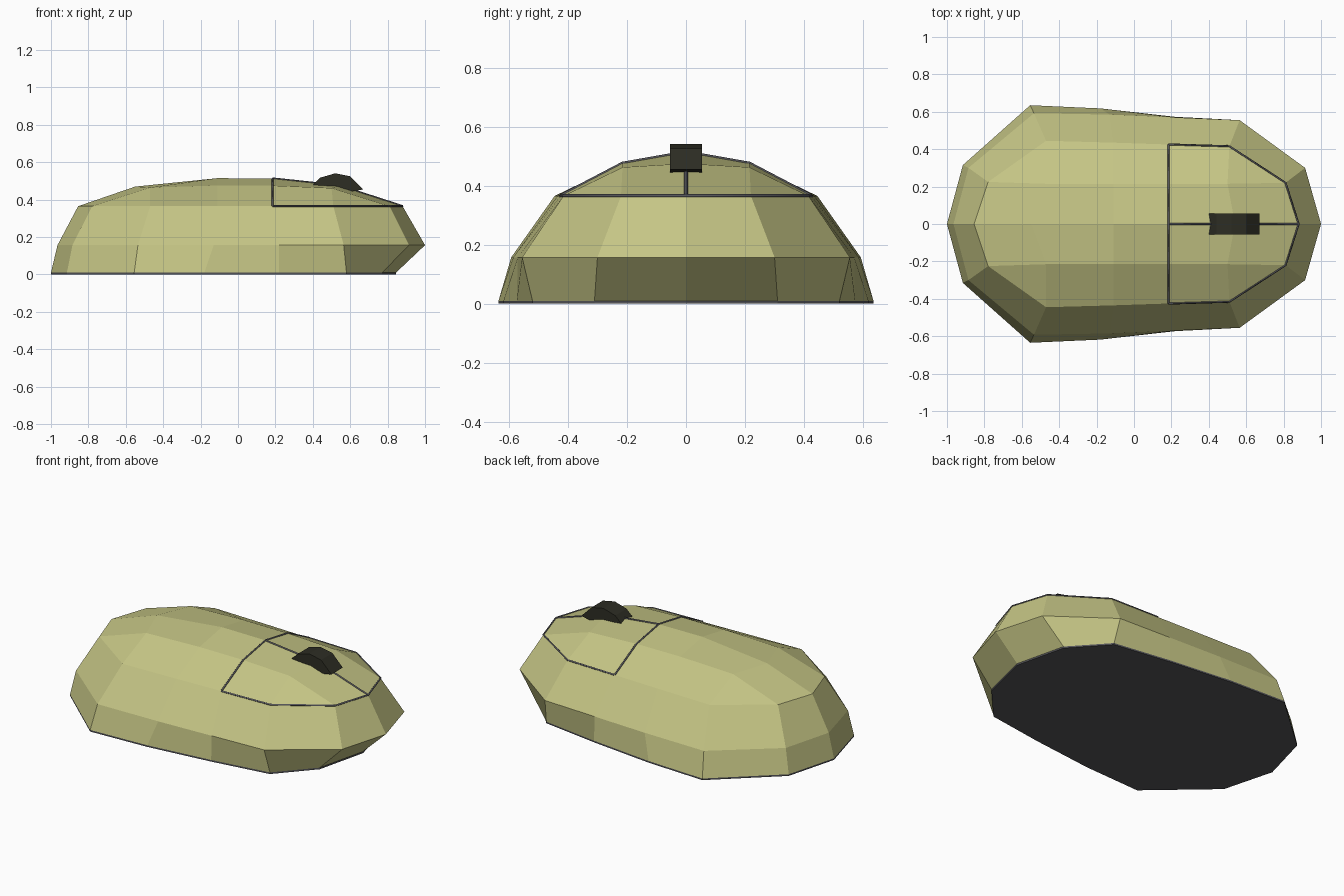
import bpy, bmesh
from mathutils import Vector

cube = bpy.data.objects.get("Cube")
if cube:
    bpy.data.objects.remove(cube, do_unlink=True)


def make_material(name, rgb):
    mat = bpy.data.materials.new(name)
    mat.use_nodes = True
    mat.diffuse_color = (*rgb, 1)
    mat.node_tree.nodes["Principled BSDF"].inputs["Base Color"].default_value = (*rgb, 1)
    return mat


shell_mat = make_material("khaki shell", (0.56, 0.56, 0.235))
trim_mat = make_material("slate trim", (0.09, 0.09, 0.1))
wheel_mat = make_material("black rubber", (0.026, 0.026, 0.017))


def finish(name, bm, mat, mirror=False):
    bmesh.ops.recalc_face_normals(bm, faces=bm.faces)
    mesh = bpy.data.meshes.new(name)
    bm.to_mesh(mesh)
    bm.free()
    mesh.materials.append(mat)
    obj = bpy.data.objects.new(name, mesh)
    bpy.context.collection.objects.link(obj)
    if mirror:
        mod = obj.modifiers.new("Mirror", 'MIRROR')
        mod.use_axis = (False, True, False)
        mod.use_clip = True
    return obj


def strip(bm, a, b):
    for i in range(len(a) - 1):
        bm.faces.new((a[i], a[i + 1], b[i + 1], b[i]))


def ring(points, z):
    return [Vector((x, y, z)) for x, y in points]


# Half outlines from the palm end to the button end
foot = [(-1, 0), (-.915, .315), (-.555, .635), (-.18, .618),
        (.22, .573), (.58, .52), (.77, .31), (.845, 0)]
waist = [(-.965, 0), (-.885, .3), (-.535, .592), (-.13, .585),
         (.22, .57), (.565, .555), (.915, .3), (1, 0)]
rim = [(-.855, 0), (-.78, .225), (-.47, .445), (-.11, .435),
       (.185, .425), (.51, .415), (.81, .22), (.88, 0)]
low, mid, top = ring(foot, .01), ring(waist, .157), ring(rim, .365)
shoulder = [Vector(p) for p in ((-.47, .215, .465), (-.11, .215, .476),
                                (.185, .215, .475), (.5, .215, .462))]
ridge = [Vector(p) for p in ((-.55, 0, .47), (-.11, 0, .515),
                             (.185, 0, .513), (.54, 0, .475))]

# Faceted shell: side bands, then the domed top
bm = bmesh.new()
L, M, T, S, R = [[bm.verts.new(p) for p in row] for row in (low, mid, top, shoulder, ridge)]
strip(bm, L, M)
strip(bm, M, T)
strip(bm, T[2:6], S)
bm.faces.new((T[1], T[2], S[0]))
bm.faces.new((T[5], T[6], S[3]))
strip(bm, [T[1], *S, T[6]], [T[0], *R, T[7]])
finish("shell", bm, shell_mat, mirror=True)

# Thin base plate
bm = bmesh.new()
ground = [bm.verts.new(p) for p in ring(foot, 0)]
upper = [bm.verts.new(p) for p in low]
strip(bm, ground, upper)
bm.faces.new(ground)
finish("base_plate", bm, trim_mat, mirror=True)


# Button seams laid along the shell edges
def seam(name, points):
    curve = bpy.data.curves.new(name, 'CURVE')
    curve.dimensions = '3D'
    curve.bevel_depth = .006
    curve.bevel_resolution = 0
    line = curve.splines.new('POLY')
    line.points.add(len(points) - 1)
    for point, co in zip(line.points, points):
        point.co = (*co, 1)
    curve.materials.append(trim_mat)
    bpy.context.collection.objects.link(bpy.data.objects.new(name, curve))


def both_sides(half):
    return half + [Vector((p.x, -p.y, p.z)) for p in reversed(half[:-1])]


seam("button_split_seam", [ridge[2], ridge[3], top[7]])
seam("button_back_seam", both_sides([top[4], shoulder[2], ridge[2]]))
seam("button_rim_seam", both_sides(top[4:]))

# Scroll wheel, with its lower part sunk in the shell
profile = [(.385, .465), (.44, .518), (.52, .541), (.6, .525), (.67, .455), (.53, .43)]
bm = bmesh.new()
near, far = [[bm.verts.new((x, y, z)) for x, z in profile] for y in (-.055, .055)]
strip(bm, near + near[:1], far + far[:1])
bm.faces.new(near)
bm.faces.new(far)
finish("scroll_wheel", bm, wheel_mat)
